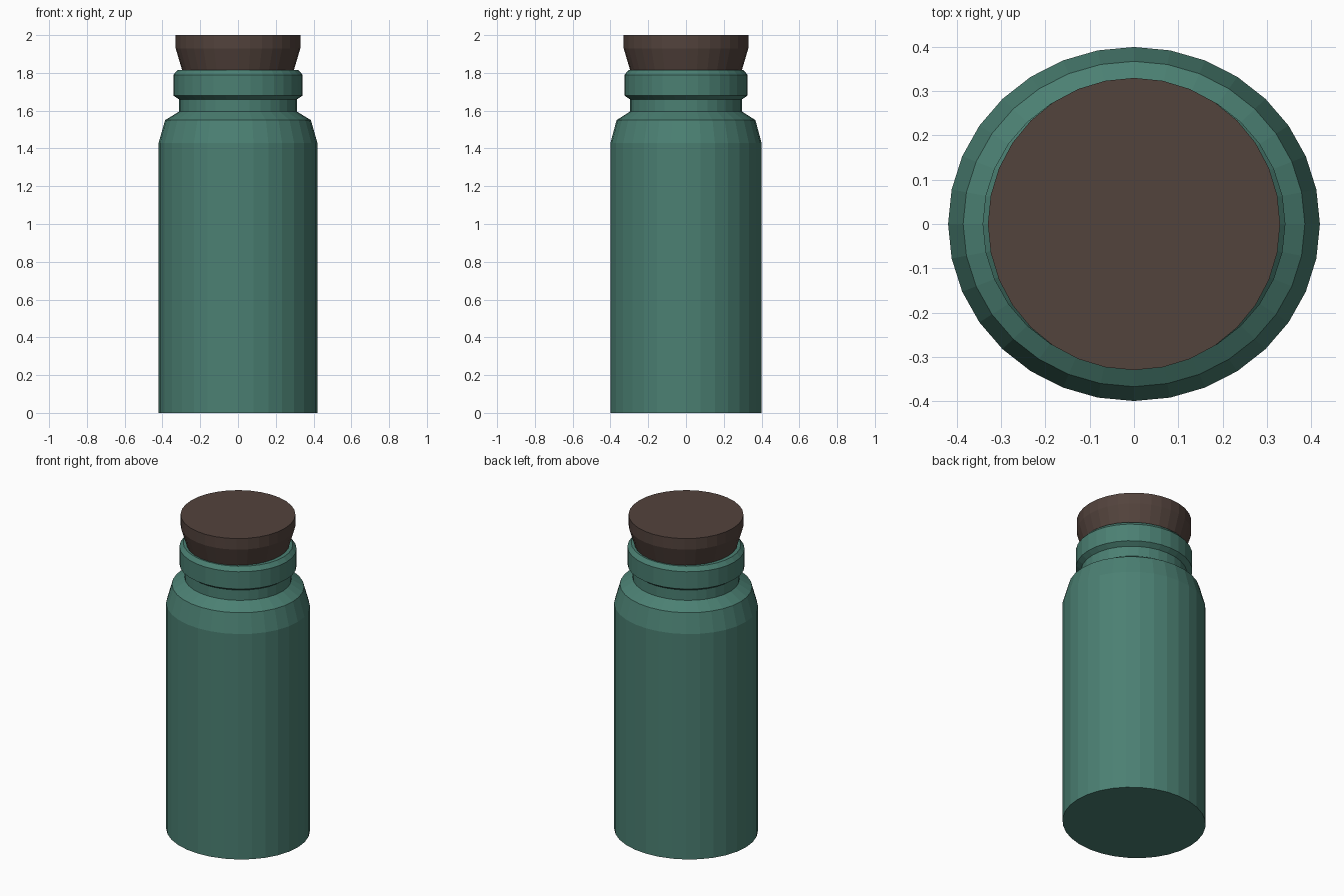
import bpy
import bmesh
from math import cos, sin, tau

SIDES = 32

cube = bpy.data.objects.get("Cube")
if cube:
    bpy.data.objects.remove(cube, do_unlink=True)


def material(name, color):
    mat = bpy.data.materials.new(name)
    mat.use_nodes = True
    mat.diffuse_color = color
    mat.node_tree.nodes["Principled BSDF"].inputs["Base Color"].default_value = color
    return mat


def lathe(name, profile, mat, depth=1.0):
    """Revolve (radius, height) points into a closed, flat-shaded solid."""
    bm = bmesh.new()
    rings = []
    for r, z in profile:
        rings.append([bm.verts.new((r * cos(tau * i / SIDES),
                                    r * depth * sin(tau * i / SIDES), z))
                      for i in range(SIDES)])
    for low, high in zip(rings, rings[1:]):
        for i in range(SIDES):
            j = (i + 1) % SIDES
            bm.faces.new((low[i], low[j], high[j], high[i]))
    bm.faces.new(rings[0][::-1])
    bm.faces.new(rings[-1])
    bmesh.ops.recalc_face_normals(bm, faces=bm.faces)
    mesh = bpy.data.meshes.new(name)
    bm.to_mesh(mesh)
    bm.free()
    mesh.materials.append(mat)
    obj = bpy.data.objects.new(name, mesh)
    bpy.context.collection.objects.link(obj)
    return obj


glass = material("teal glass", (0.07, 0.215, 0.17, 1))
cork = material("dark cork", (0.086, 0.056, 0.046, 1))

# Bottle: straight wall, shoulder, neck, lip and recessed mouth, slightly oval
lathe("bottle", [(0.42, 0), (0.42, 1.43), (0.386, 1.55), (0.312, 1.595),
                 (0.312, 1.66), (0.342, 1.68), (0.342, 1.79), (0.32, 1.815),
                 (0.29, 1.815), (0.28, 1.72)], glass, depth=0.952)

# Stopper: tapered plug with a straight head
lathe("stopper", [(0.27, 1.73), (0.296, 1.815), (0.33, 1.93), (0.33, 2.0)], cork)
